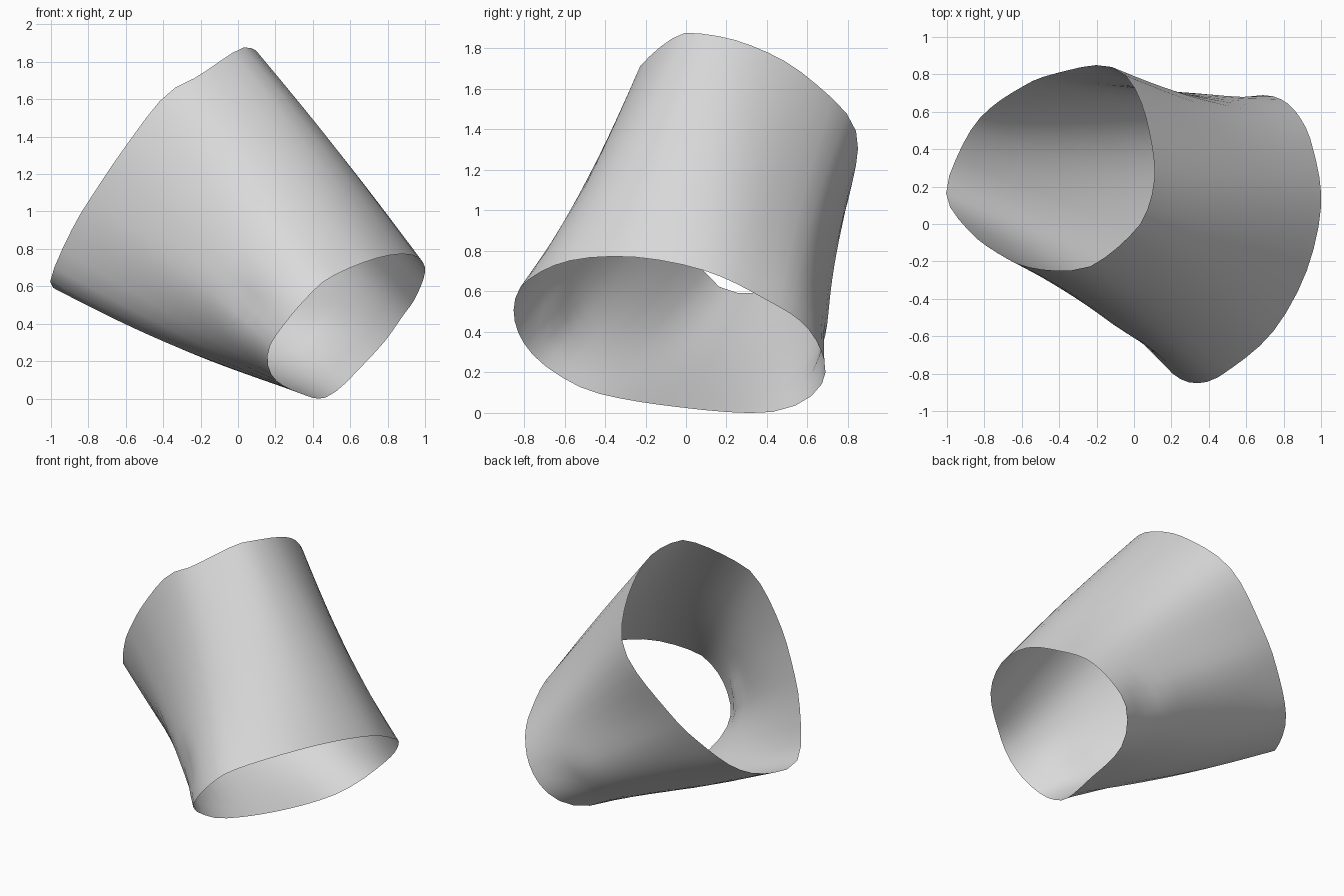
import bpy, bmesh
from math import atan2, cos, sin, pi, exp
from mathutils import Vector

if "Cube" in bpy.data.objects:
    bpy.data.objects.remove(bpy.data.objects["Cube"])

SIDES, RINGS = 44, 14

# Outline of the wide upper opening and of the flattened lower opening
upper_rim = [(.08, .1, 1.87), (.11, .28, 1.83), (.08, .5, 1.73), (.03, .67, 1.6),
             (-.05, .8, 1.47), (-.17, .85, 1.34), (-.4, .81, 1.09), (-.57, .75, .91),
             (-.83, .56, .66), (-.98, .28, .59), (-1, .13, .65), (-.88, -.04, .92),
             (-.77, -.13, 1.1), (-.6, -.22, 1.35), (-.38, -.25, 1.63), (-.22, -.22, 1.72),
             (.01, -.03, 1.87)]
lower_rim = [(.36, -.85, .53), (.48, -.8, .64), (.74, -.58, .75), (.92, -.26, .77),
             (1, .1, .7), (.95, .43, .54), (.88, .58, .44), (.78, .67, .3),
             (.65, .68, .16), (.54, .57, .05), (.45, .38, 0), (.33, -.05, .03),
             (.2, -.45, .1), (.16, -.62, .18), (.17, -.75, .28), (.25, -.83, .4)]

# Slanted axis of the tube and its two cross directions
upper_center, lower_center = Vector((-.43, .3, 1.25)), Vector((.58, -.06, .4))
axis = (lower_center - upper_center).normalized()
side = Vector((0, 0, 1)).cross(axis).normalized()
rise = axis.cross(side)


def rim_sampler(points, center, width, height):
    """Return a smooth closed curve through the points, addressed by angle."""
    keyed = []
    for p in points:
        d = Vector(p) - center
        keyed.append((atan2(d.dot(rise) / height, d.dot(side) / width), Vector(p)))
    keyed.sort(key=lambda k: k[0])
    n = len(keyed)

    def key(i):
        turn, j = divmod(i, n)
        return keyed[j][0] + turn * 2 * pi, keyed[j][1]

    def sample(angle):
        i = -1
        while key(i + 1)[0] <= angle:
            i += 1
        (ta, a), (tb, b), (tc, c), (td, d) = [key(i + k) for k in (-1, 0, 1, 2)]
        h = tc - tb
        f = (angle - tb) / h
        mb, mc = (c - a) * (h / (tc - ta)), (d - b) * (h / (td - tb))
        return (b * (1 - f) ** 2 * (1 + 2 * f) + mb * f * (1 - f) ** 2
                + c * f * f * (3 - 2 * f) - mc * f * f * (1 - f))
    return sample


def dent(angle, s, at_angle, at_s):
    """Soft local hollow near the lower opening."""
    gap = atan2(sin(angle - at_angle), cos(angle - at_angle))
    return .03 * exp(-(gap / .2) ** 2 - ((s - at_s) / .09) ** 2)


upper = rim_sampler(upper_rim, upper_center, .6, .82)
lower = rim_sampler(lower_rim, lower_center, .82, .5)

# Loft the wall between the openings, pinched at the sides and full underneath
bm = bmesh.new()
rings = []
for r in range(RINGS + 1):
    s = r / RINGS
    ring = []
    for k in range(SIDES):
        t = -pi + 2 * pi * (k + .5) / SIDES
        out = side * cos(t) + rise * sin(t)
        swell = -.045 * cos(t) ** 2 + (.045 if sin(t) < 0 else .015) * sin(t) ** 2
        hollow = dent(t, s, -2.95, .82) + dent(t, s, -.6, .85)
        if r in (0, RINGS):
            hollow = 0
        p = upper(t).lerp(lower(t), s) + out * (swell * sin(pi * s) - hollow)
        ring.append(bm.verts.new(p))
    rings.append(ring)
for a, b in zip(rings, rings[1:]):
    for k in range(SIDES):
        n = (k + 1) % SIDES
        bm.faces.new((a[k], b[k], b[n], a[n]))
bm.normal_update()
first = next(iter(bm.faces))
if first.normal.dot(first.calc_center_median() - upper_center) < 0:
    bmesh.ops.reverse_faces(bm, faces=bm.faces[:])

mesh = bpy.data.meshes.new("open_sleeve")
bm.to_mesh(mesh)
bm.free()
sleeve = bpy.data.objects.new("open_sleeve", mesh)
bpy.context.collection.objects.link(sleeve)

# Plain light grey
grey = bpy.data.materials.new("light_grey")
grey.use_nodes = True
color = (.7, .7, .7, 1)
grey.diffuse_color = color
grey.node_tree.nodes["Principled BSDF"].inputs["Base Color"].default_value = color
mesh.materials.append(grey)

for face in mesh.polygons:
    face.use_smooth = True
